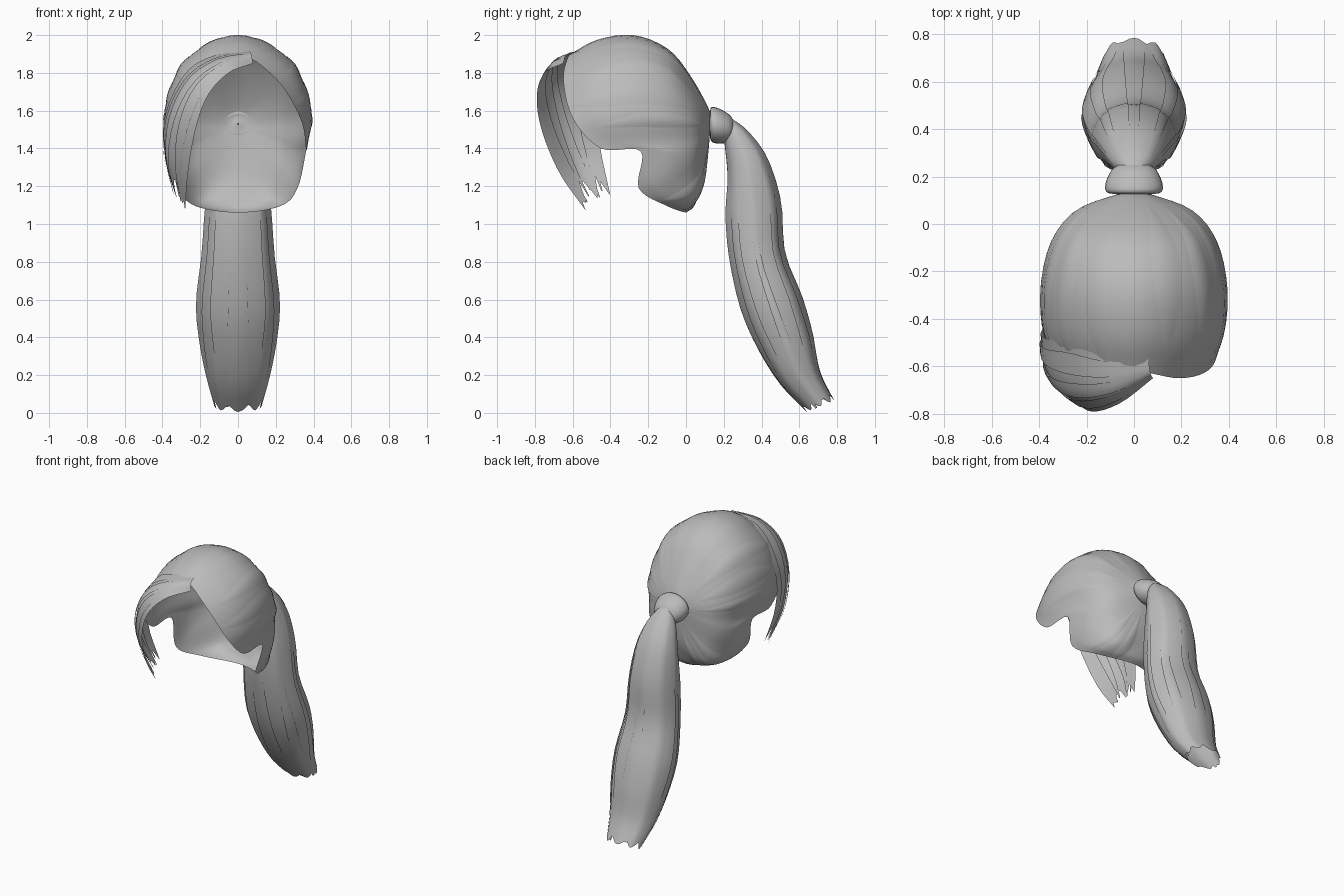
import bpy, math
from mathutils import Vector as V

if "Cube" in bpy.data.objects:
    bpy.data.objects.remove(bpy.data.objects["Cube"])

hair = bpy.data.materials.new("grey hair")
hair.diffuse_color = (0.5, 0.5, 0.5, 1)
hair.use_nodes = True
hair.node_tree.nodes["Principled BSDF"].inputs["Base Color"].default_value = hair.diffuse_color


def spline(pts, t, closed=False):
    """Smooth curve through pts, t from 0 to 1."""
    n = len(pts)
    s = t * (n if closed else n - 1)
    i = math.floor(s) if closed else max(0, min(int(s), n - 2))
    f = s - i

    def p(k):
        if closed:
            return pts[k % n]
        if k < 0:
            return 2 * pts[0] - pts[1]
        if k >= n:
            return 2 * pts[-1] - pts[-2]
        return pts[k]
    a, b, c, d = p(i - 1), p(i), p(i + 1), p(i + 2)
    return 0.5 * (2 * b + (c - a) * f + (2 * a - 5 * b + 4 * c - d) * f * f
                  + (3 * b - a - 3 * c + d) * f ** 3)


def sheet(name, fn, nu, nv, closed=False):
    """Smooth-shaded grid surface from fn(u, v)."""
    cols = nu if closed else nu + 1
    verts = [fn(i / nu, j / nv) for j in range(nv + 1) for i in range(cols)]
    faces = []
    for j in range(nv):
        for i in range(nu):
            k = (i + 1) % cols
            faces.append((j * cols + i, j * cols + k,
                          (j + 1) * cols + k, (j + 1) * cols + i))
    me = bpy.data.meshes.new(name)
    me.from_pydata(verts, [], faces)
    me.materials.append(hair)
    ob = bpy.data.objects.new(name, me)
    bpy.context.collection.objects.link(ob)
    bpy.context.view_layer.objects.active = ob
    ob.select_set(True)
    bpy.ops.object.shade_smooth_by_angle(angle=math.radians(50))
    ob.select_set(False)


# Scalp cap: strands running from the tie to the hairline, crown to nape
half = [
    (0, [(0, .02, 1.79), (0, -.1, 1.93), (0, -.28, 2), (0, -.47, 1.975), (0, -.62, 1.895)]),
    (45, [(.17, .02, 1.72), (.24, -.1, 1.83), (.275, -.28, 1.87), (.27, -.48, 1.83), (.2, -.65, 1.77)]),
    (90, [(.24, .05, 1.57), (.34, -.08, 1.6), (.385, -.26, 1.61), (.38, -.45, 1.58), (.33, -.6, 1.56)]),
    (115, [(.22, .07, 1.46), (.305, -.02, 1.45), (.35, -.15, 1.44), (.37, -.3, 1.43), (.36, -.45, 1.4)]),
    (125, [(.2, .08, 1.42), (.28, .02, 1.38), (.33, -.07, 1.37), (.35, -.15, 1.38), (.36, -.24, 1.385)]),
    (138, [(.16, .09, 1.37), (.24, .04, 1.29), (.295, -.05, 1.24), (.315, -.15, 1.2), (.315, -.25, 1.19)]),
    (160, [(.09, .105, 1.32), (.15, .08, 1.2), (.19, .04, 1.13), (.215, -.03, 1.1), (.225, -.1, 1.095)]),
    (180, [(0, .115, 1.35), (0, .1, 1.25), (0, .07, 1.16), (0, .04, 1.09), (0, 0, 1.06)]),
]
curves = []
for deg, pts in half:
    a = math.radians(deg)
    roots = [V((r * math.sin(a), .125, 1.53 + r * math.cos(a))) for r in (.003, .07)]
    curves.append(roots + [V(p) for p in pts])
curves += [[V((-p.x, p.y, p.z)) for p in c] for c in curves[-2:0:-1]]


def cap(u, v):
    return spline([spline(c, v) for c in curves], u, True)


sheet("scalp_hair", cap, 84, 24, True)

# Thin overlapping locks lying on the cap
MID = V((0, -.25, 1.52))
for n, u0 in enumerate((.035, .08, .12, .165, .4, .46, .54, .6, .835, .88, .92, .965)):
    def lock(u, v, u0=u0, n=n):
        w = .016 * math.sin(math.pi * (.1 + .85 * v))
        p = cap((u0 + (u - .5) * 2 * w) % 1, .25 + v * (.62 + .06 * (n % 3)))
        lift = .001 + .005 * math.sin(math.pi * v) * (1 - (2 * u - 1) ** 2)
        return p + (p - MID).normalized() * lift
    sheet("cap_lock_%d" % n, lock, 4, 14)

# Side-swept fringe: rear edge on the cap, ridge and front edge
rear = [(.06, -.57, 1.915), (-.12, -.55, 1.895), (-.27, -.5, 1.81), (-.378, -.48, 1.6), (-.39, -.45, 1.38), (-.34, -.4, 1.15)]
ridge = [(.07, -.63, 1.9), (-.1, -.69, 1.86), (-.25, -.7, 1.75), (-.345, -.66, 1.56), (-.37, -.58, 1.34), (-.32, -.48, 1.13)]
front = [(.08, -.65, 1.85), (-.05, -.75, 1.8), (-.16, -.79, 1.68), (-.225, -.765, 1.5), (-.265, -.67, 1.27), (-.28, -.53, 1.07)]
edges = [[V(p) for p in e] for e in (rear, ridge, front)]


def fringe(u, v):
    return spline([spline(e, v) for e in edges], u)


def jagged_fringe(u, v):
    tip = (0, .03, .07, .1, .03, 0, .05, .1, .12, .06, .02, .04, 0)[round(u * 12)]
    return fringe(u, v * (1 - tip * v ** 4))


sheet("fringe", jagged_fringe, 12, 18)

# Pointed locks over and under the fringe
for n, (u0, lift, end) in enumerate(((.2, .01, .97), (.5, .01, .95), (.78, .008, .98),
                                     (.35, -.012, 1.0), (.66, -.012, .97))):
    def fringe_lock(u, v, u0=u0, lift=lift, end=end):
        w = .22 * (1 - .85 * v ** 3)
        p = fringe(u0 + (u - .5) * w, .03 + v * (end - .03))
        out = (p - V((0, -.4, 1.5))).normalized()
        return p + out * lift * math.sin(math.pi * (.05 + .85 * v))
    sheet("fringe_lock_%d" % n, fringe_lock, 4, 16)

# Ponytail rings: front (y, z), back (y, z), half width
rings = [V(r) for r in (
    (.2, 1.5, .24, 1.56, .05), (.205, 1.42, .33, 1.49, .1), (.22, 1.25, .43, 1.35, .145),
    (.21, 1.05, .5, 1.12, .17), (.23, .82, .52, .85, .187), (.29, .55, .61, .62, .215),
    (.38, .34, .67, .42, .2), (.5, .15, .71, .22, .165), (.64, .005, .785, .065, .125))]


def tail(u, v, grow=1):
    r = spline(rings, v)
    a = 2 * math.pi * u
    g = grow * (1 - .03 * abs(math.sin(a * 4)) * min(1, v * 4))
    c, s = math.cos(a) * g, math.sin(a) * g
    s = math.copysign(abs(s) ** .9, s)
    return V((r[4] * s, (r[0] + r[2]) / 2 + (r[2] - r[0]) / 2 * c,
              (r[1] + r[3]) / 2 + (r[3] - r[1]) / 2 * c))


def jagged_tail(u, v):
    tip = (0, .005, .02, .03, .015, .005)[round(u * 48) % 6]
    return tail(u, v * (1 - tip * v ** 6))


sheet("ponytail", jagged_tail, 48, 32, True)

# Loose locks along the ponytail
for n, u0 in enumerate((.06, .19, .3, .43, .57, .7, .81, .94)):
    def tail_lock(u, v, u0=u0, n=n):
        w = .085 * (1 - .7 * v ** 4)
        return tail(u0 + (u - .5) * w, .1 + v * (.86 + .02 * (n % 3)),
                    1 + .05 * math.sin(math.pi * (.04 + .86 * v)))
    sheet("tail_lock_%d" % n, tail_lock, 4, 20)

# Hair tie: rounded band tapering toward the tail
prof = [V(p) for p in ((.07, .125), (.112, .132), (.122, .155), (.112, .195), (.088, .235), (.045, .258))]


def tie(u, v):
    p = spline(prof, v)
    a = 2 * math.pi * u
    return V((p.x * math.sin(a), p.y, 1.535 - .22 * (p.y - .1) + p.x * .78 * math.cos(a)))


sheet("hair_tie", tie, 28, 12, True)
